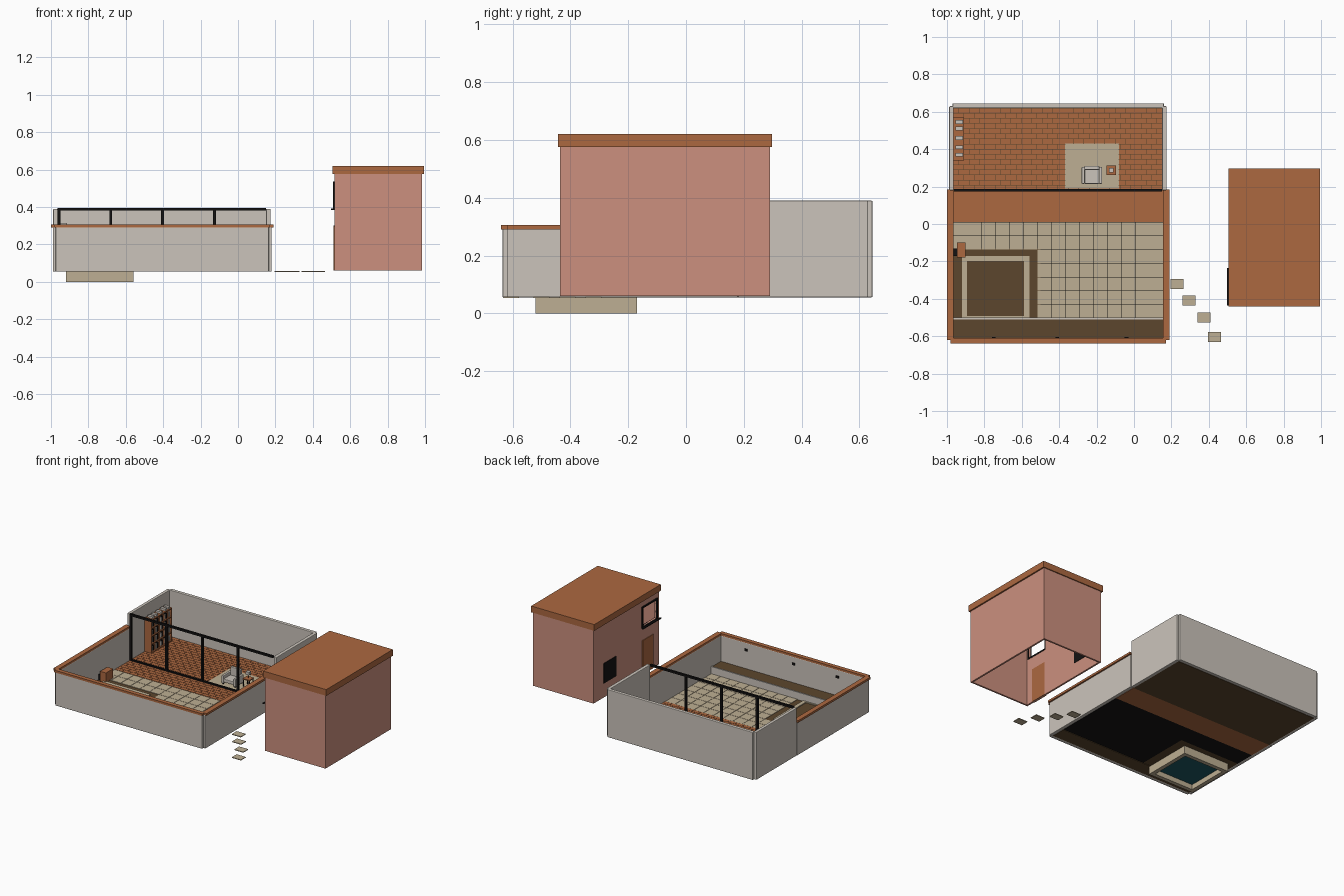
import bpy, bmesh
from mathutils import Vector

cube = bpy.data.objects.get("Cube")
if cube:
    bpy.data.objects.remove(cube, do_unlink=True)


def material(name, srgb):
    m = bpy.data.materials.new(name)
    m.use_nodes = True
    c = [((v / 255 + 0.055) / 1.055) ** 2.4 for v in srgb] + [1]
    m.diffuse_color = c
    m.node_tree.nodes["Principled BSDF"].inputs["Base Color"].default_value = c
    return m


plaster = material("warm grey plaster", (203, 196, 187))
clay = material("terracotta", (172, 104, 64))
pink = material("pink render", (204, 144, 126))
stone = material("tan stone", (190, 175, 147))
soil = material("brown soil", (92, 70, 45))
black = material("black metal", (20, 18, 18))
water = material("teal water", (30, 88, 98))


def boxes(name, bounds, mat, bevel=0):
    """One object made of boxes, each (x0, x1, y0, y1, z0, z1)."""
    bm = bmesh.new()
    for b in bounds:
        lo, hi = Vector(b[0::2]), Vector(b[1::2])
        for v in bmesh.ops.create_cube(bm, size=1)["verts"]:
            v.co = (lo + hi) / 2 + v.co * (hi - lo)
    me = bpy.data.meshes.new(name)
    bm.to_mesh(me)
    bm.free()
    me.materials.append(mat)
    ob = bpy.data.objects.new(name, me)
    bpy.context.collection.objects.link(ob)
    if bevel:
        mod = ob.modifiers.new("Bevel", "BEVEL")
        mod.width, mod.segments = bevel, 2
    return ob


def tiles(name, x0, x1, y0, y1, nx, ny, z0, z1, mat, skip=None, bond=False):
    """Rows of slabs with thin joints; bond shifts every other row."""
    dx, dy, gap = (x1 - x0) / nx, (y1 - y0) / ny, 0.0012
    out = []
    for j in range(ny):
        shift = dx / 2 if bond and j % 2 else 0
        for i in range(nx + (1 if shift else 0)):
            a, b = max(x0, x0 + i * dx - shift), min(x1, x0 + (i + 1) * dx - shift)
            c = y0 + j * dy
            if not (skip and skip((a + b) / 2, c + dy / 2)):
                out.append((a + gap, b - gap, c + gap, c + dy - gap, z0, z1))
    return boxes(name, out, mat)


L, R = -0.965, 0.155      # inner faces of the side walls
G = 0.055                 # underside of the house

# Courtyard walls and coping
boxes("courtyard_side_walls", [(-0.99, L, -0.62, 0.18, G, 0.292),
                               (R, 0.18, -0.62, 0.18, G, 0.292)], plaster, 0.004)
boxes("courtyard_front_wall", [(-0.975, 0.165, -0.635, -0.61, G, 0.292)], plaster, 0.004)
boxes("wall_coping", [(-1, L, -0.62, 0.185, 0.29, 0.305), (R, 0.19, -0.62, 0.185, 0.29, 0.305),
                      (-0.98, 0.17, -0.64, -0.61, 0.29, 0.305)], clay)
boxes("wall_lights", [(x - 0.01, x + 0.01, -0.611, -0.604, 0.235, 0.25)
                      for x in (-0.75, -0.41, -0.04)], black)

# Room walls, open to the courtyard
boxes("room_side_walls", [(-0.988, L, 0.18, 0.63, G, 0.39),
                          (0.15, 0.175, 0.18, 0.63, G, 0.39)], plaster, 0.004)
boxes("room_back_wall", [(-0.97, 0.16, 0.62, 0.645, G, 0.39)], plaster, 0.004)

# Ground slabs
boxes("room_base", [(L, R, 0.18, 0.62, G, 0.06)], soil)
boxes("terrace_base", [(L, R, 0.01, 0.18, G, 0.06)], clay)
boxes("paving_base", [(-0.5, R, -0.505, 0.01, G, 0.06), (L, -0.5, -0.13, 0.01, G, 0.06)], black)
boxes("pool_bed", [(L, -0.5, -0.505, -0.13, G, 0.062)], soil)

# Floor finishes
tiles("room_bricks", L, 0.15, 0.18, 0.62, 20, 16, 0.06, 0.066, clay, bond=True)
tiles("terrace_bricks", L, R, 0.01, 0.18, 20, 6, 0.06, 0.066, clay, bond=True)
tiles("courtyard_paving", L, R, -0.505, 0.01, 15, 7, 0.06, 0.065, stone,
      lambda x, y: x < -0.5 and y < -0.13)

# Raised planting bed along the front wall
boxes("planter_soil", [(L, R, -0.61, -0.51, G, 0.11)], soil)
boxes("planter_edge", [(L, R, -0.51, -0.5, 0.06, 0.115)], plaster)

# Sunken pool
px0, px1, py0, py1, t = -0.92, -0.56, -0.52, -0.17, 0.028
boxes("pool_walls", [(px0, px0 + t, py0, py1, 0, 0.068), (px1 - t, px1, py0, py1, 0, 0.068),
                     (px0 + t, px1 - t, py0, py0 + t, 0, 0.068),
                     (px0 + t, px1 - t, py1 - t, py1, 0, 0.068)], stone)
boxes("pool_water", [(px0 + t, px1 - t, py0 + t, py1 - t, 0.035, 0.045)], water)
boxes("fountain_box", [(-0.945, -0.9, -0.18, -0.1, 0.062, 0.13)], clay)
boxes("fountain_pump", [(L, -0.945, -0.17, -0.13, 0.062, 0.1)], black)

# Glazing frame, its last bay left open as the door
posts = [(x - 0.0075, x + 0.0075, 0.173, 0.187, 0.06, 0.39) for x in (-0.957, -0.68, -0.403, -0.125)]
boxes("window_frame", posts + [(L, 0.15, 0.173, 0.187, 0.38, 0.394),
                               (L, -0.12, 0.173, 0.187, 0.06, 0.075)], black)

# Bookcase with books standing on its shelves
boxes("bookcase", [(L, -0.955, 0.34, 0.57, 0.06, 0.3), (L, -0.91, 0.34, 0.348, 0.06, 0.3),
                   (L, -0.91, 0.562, 0.57, 0.06, 0.3)]
      + [(L, -0.91, 0.34, 0.57, z, z + 0.007) for z in (0.066, 0.125, 0.18, 0.235, 0.293)], clay)
for k, (name, mat) in enumerate((("pale_books", plaster), ("dark_books", black), ("clay_books", clay))):
    boxes(name, [(-0.953, -0.918, 0.352 + i * 0.016, 0.365 + i * 0.016, z, z + 0.032 + 0.004 * (i % 3))
                 for z in (0.073, 0.132, 0.187, 0.242) for i in range(13) if i % 3 == k], mat)
boxes("shelf_top_books", [(-0.955, -0.915, y, y + 0.02, 0.3, 0.314)
                          for y in (0.36, 0.4, 0.45, 0.5, 0.535)], plaster)

# Rug, armchair and side table
boxes("rug", [(-0.37, -0.08, 0.19, 0.43, 0.066, 0.069)], stone)
boxes("armchair", [(-0.265, -0.185, 0.215, 0.3, 0.085, 0.108), (-0.265, -0.185, 0.29, 0.31, 0.085, 0.165),
                   (-0.28, -0.263, 0.215, 0.305, 0.075, 0.13),
                   (-0.187, -0.17, 0.215, 0.305, 0.075, 0.13)], plaster, 0.004)
boxes("armchair_feet", [(x, x + 0.008, y, y + 0.008, 0.066, 0.085)
                        for x in (-0.275, -0.183) for y in (0.22, 0.293)], black)
boxes("side_table_top", [(-0.147, -0.095, 0.262, 0.312, 0.118, 0.125)], clay)
boxes("side_table_legs", [(x, x + 0.005, y, y + 0.005, 0.066, 0.118)
                          for x in (-0.145, -0.102) for y in (0.264, 0.305)], black)
boxes("lamp_stem", [(-0.123, -0.119, 0.285, 0.289, 0.125, 0.16)], black)
boxes("lamp_shade", [(-0.133, -0.109, 0.275, 0.299, 0.15, 0.172)], plaster)

# Stepping stones
boxes("stepping_stones", [(x - 0.035, x + 0.035, y - 0.027, y + 0.027, G - 0.002, G + 0.003)
                          for x, y in ((0.23, -0.32), (0.295, -0.41), (0.375, -0.5), (0.43, -0.605))], stone)

# Separate annexe: open underneath, window opening in the wall facing the court
ax0, ax1, ay0, ay1, az0, az1, w = 0.515, 0.985, -0.435, 0.29, 0.06, 0.576, 0.012
wy0, wy1, wz0, wz1 = -0.405, -0.25, 0.395, 0.525
boxes("annexe_walls", [(ax1 - w, ax1, ay0, ay1, az0, az1), (ax0, ax1, ay0, ay0 + w, az0, az1),
                       (ax0, ax1, ay1 - w, ay1, az0, az1), (ax0, ax0 + w, ay0, ay1, az0, wz0),
                       (ax0, ax0 + w, ay0, ay1, wz1, az1), (ax0, ax0 + w, ay0, wy0, wz0, wz1),
                       (ax0, ax0 + w, wy1, ay1, wz0, wz1)], pink)
boxes("annexe_roof", [(0.505, 0.995, -0.442, 0.297, 0.576, 0.62)], clay)
fx0, fx1, f = ax0 - 0.008, ax0 + w + 0.002, 0.01
boxes("annexe_window_frame", [(fx0, fx1, wy0 - f, wy0, wz0 - f, wz1 + f), (fx0, fx1, wy1, wy1 + f, wz0 - f, wz1 + f),
                              (fx0, fx1, wy0, wy1, wz1, wz1 + f), (fx0, fx1, wy0, wy1, wz0 - f, wz0),
                              (0.496, fx0, wy0 - 0.03, wy1 + 0.015, wz0 - f, wz0 - 0.003)], black)
boxes("annexe_door", [(ax0 - 0.005, fx1, -0.37, -0.25, az0, 0.297)], clay)
boxes("annexe_hatch", [(ax0 - 0.004, fx1, 0.04, 0.18, 0.16, 0.3)], black)
